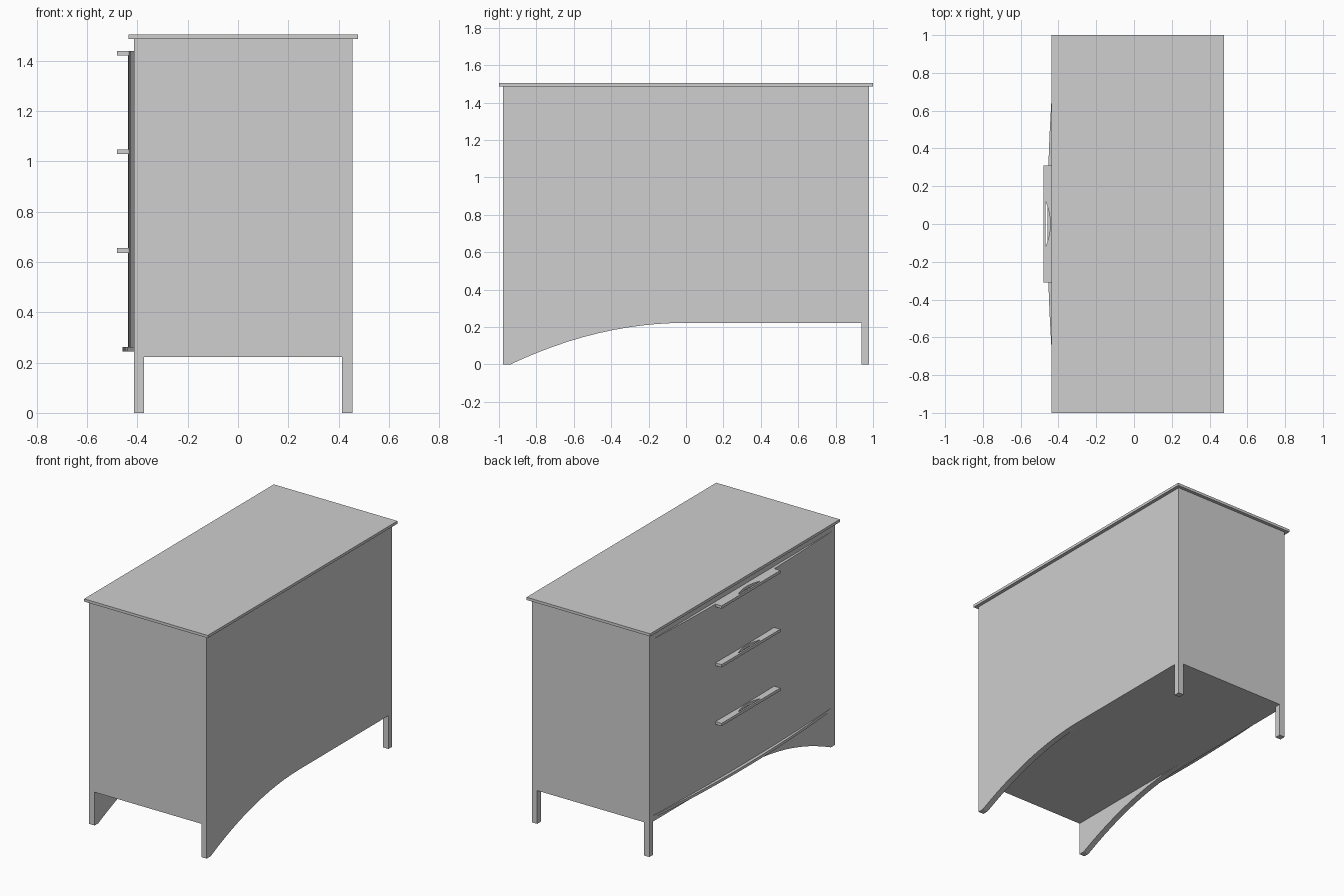
import bpy, bmesh

if "Cube" in bpy.data.objects:
    bpy.data.objects.remove(bpy.data.objects["Cube"])

# One grey finish
grey = bpy.data.materials.new("plain grey")
grey.diffuse_color = (0.62, 0.62, 0.62, 1)
grey.use_nodes = True
grey.node_tree.nodes["Principled BSDF"].inputs["Base Color"].default_value = grey.diffuse_color

XL, XR = -0.414, 0.454      # body sides
YB = 0.978                  # body half length
LEG = 0.04                  # leg thickness
FLOOR, TOP = 0.222, 1.486   # underside and top of the body


def prism(name, points, axis, lo, hi):
    """Extrude a 2D outline along an axis: x takes (y, z), z takes (x, y)."""
    bm = bmesh.new()

    def place(p, d):
        return (d, p[0], p[1]) if axis == "x" else (p[0], p[1], d)
    a = [bm.verts.new(place(p, lo)) for p in points]
    b = [bm.verts.new(place(p, hi)) for p in points]
    bm.faces.new(a)
    bm.faces.new(b[::-1])
    n = len(points)
    for i in range(n):
        j = (i + 1) % n
        bm.faces.new((a[i], b[i], b[j], a[j]))
    bmesh.ops.recalc_face_normals(bm, faces=bm.faces)
    mesh = bpy.data.meshes.new(name)
    bm.to_mesh(mesh)
    bm.free()
    mesh.materials.append(grey)
    obj = bpy.data.objects.new(name, mesh)
    bpy.context.collection.objects.link(obj)
    return obj


def box(name, x0, x1, y0, y1, z0, z1):
    return prism(name, [(x0, y0), (x1, y0), (x1, y1), (x0, y1)], "z", z0, z1)


def bow_x(y, depth, half=0.95):
    return XL - depth * (1 - (y / half) ** 2)


def bowed(name, depth, z0, z1, half=0.95, steps=12):
    """Plate with a gently bowed outer edge."""
    ys = [-half + 2 * half * i / steps for i in range(steps + 1)]
    pts = [(bow_x(y, depth, half), y) for y in ys]
    pts[0], pts[-1] = (XL, -half), (XL, half)
    return prism(name, pts, "z", z0, z1)


# Carcass between the two long side panels
box("carcass", XL + LEG, XR - LEG, -YB, YB, FLOOR, TOP)

# Long panels with a straight leg at one end and an arched leg at the other
leg_in = YB - LEG
outline = [(-YB, TOP), (-YB, 0), (-leg_in, 0)]
for i in range(1, 13):
    y = -leg_in * (1 - i / 12)
    outline.append((y, FLOOR * (1 - (y / leg_in) ** 2)))
outline += [(leg_in, FLOOR), (leg_in, 0), (YB, 0), (YB, TOP)]
prism("drawer_side_panel", outline, "x", XL, XL + LEG)
prism("plain_side_panel", outline, "x", XR - LEG, XR)

# Overhanging top
box("top_board", -0.436, 0.477, -1, 1, TOP, 1.504)

# Bowed drawer face and the lip beneath it
bowed("drawer_face", 0.023, 0.262, 1.438)
bowed("bottom_lip", 0.044, 0.244, 0.262)

# Three handle plates, each with a crescent finger hole
for k, z in enumerate((0.636, 1.028, 1.420)):
    handle = box(f"handle_{k + 1}", -0.48, -0.426, -0.31, 0.31, z, z + 0.0185)
    arc = [(-0.469 + 0.026 * (1 - (i / 6) ** 2), 0.12 * i / 6)
           for i in range(-6, 7)]
    cutter = prism(f"finger_hole_cutter_{k + 1}", arc, "z", z - 0.02, z + 0.04)
    cutter.hide_render = True
    cutter.hide_set(True)
    cut = handle.modifiers.new("finger_hole", "BOOLEAN")
    cut.operation = "DIFFERENCE"
    cut.solver = "EXACT"
    cut.object = cutter
